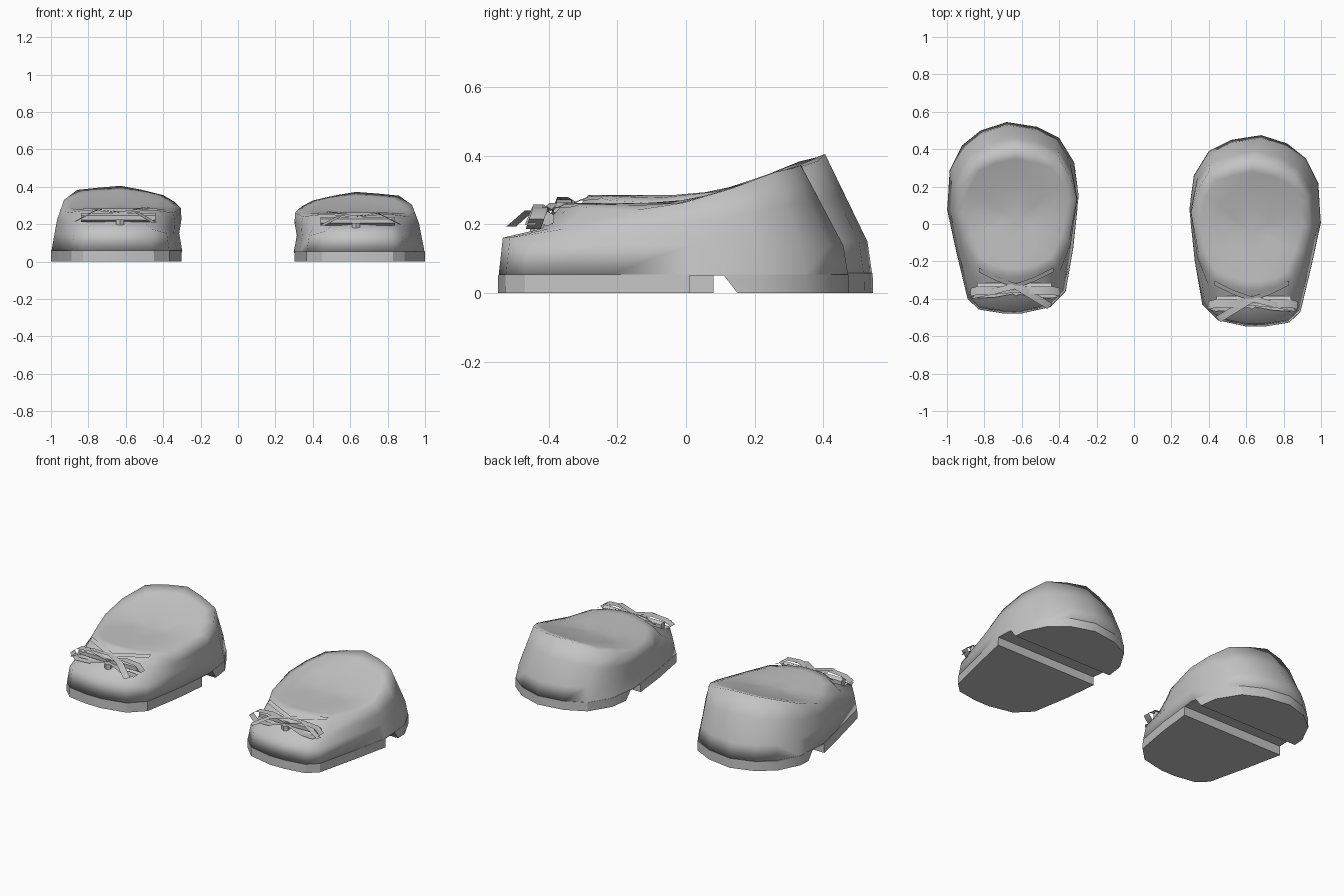
import bpy, bmesh, math
from mathutils import Vector

if "Cube" in bpy.data.objects:
    bpy.data.objects.remove(bpy.data.objects["Cube"])

grey = bpy.data.materials.new("plain grey")
grey.diffuse_color = (0.55, 0.55, 0.55, 1)
grey.use_nodes = True
grey.node_tree.nodes["Principled BSDF"].inputs["Base Color"].default_value = grey.diffuse_color

# sole outline, from the heel round the inner side to the toe
BASE = [(-.03, .545), (.13, .52), (.25, .46), (.33, .33), (.355, .15), (.325, -.13),
        (.285, -.36), (.20, -.445), (.05, -.478), (-.05, -.478), (-.18, -.457), (-.24, -.40),
        (-.30, -.15), (-.35, .08), (-.335, .29), (-.27, .42), (-.17, .50)]
# collar edge, matching the outline point by point
RIM = [(.02, .405, .405), (.13, .385, .385), (.25, .35, .355), (.31, .25, .32),
       (.345, .13, .285), (.305, -.09, .262), (.235, -.22, .27), (.13, -.265, .28),
       (.05, -.285, .285), (-.03, -.285, .285), (-.12, -.265, .28), (-.20, -.22, .27),
       (-.26, -.08, .262), (-.295, .06, .285), (-.28, .20, .33), (-.21, .33, .383), (-.10, .38, .395)]
SOLE_TOP = 0.058


def place(bm, name, side, closed=True, angle=40):
    """Move a part onto the left (-1) or right (1) shoe and finish it."""
    zs = 1.0 if side < 0 else 0.92
    for v in bm.verts:
        v.co = Vector((side * (0.65 - v.co.x), v.co.y - (0.07 if side > 0 else 0), v.co.z * zs))
    if closed:
        bmesh.ops.recalc_face_normals(bm, faces=bm.faces)
    me = bpy.data.meshes.new(name)
    bm.to_mesh(me)
    bm.free()
    me.materials.append(grey)
    me.polygons.foreach_set("use_smooth", [True] * len(me.polygons))
    me.set_sharp_from_angle(angle=math.radians(angle))
    ob = bpy.data.objects.new(name, me)
    bpy.context.collection.objects.link(ob)
    return ob


def loft(rings, top_centre=None):
    """Join rings into a skin, closed below and above."""
    bm = bmesh.new()
    vs = [[bm.verts.new(p) for p in r] for r in rings]
    n = len(vs[0])
    for a, b in zip(vs, vs[1:]):
        for i in range(n):
            j = (i + 1) % n
            bm.faces.new((a[i], a[j], b[j], b[i]))
    bm.faces.new(vs[0][::-1])
    if top_centre:
        c = bm.verts.new(top_centre)
        for i in range(n):
            bm.faces.new((vs[-1][i], vs[-1][(i + 1) % n], c))
    else:
        bm.faces.new(vs[-1])
    return bm


def ring(sx, sy, z):
    return [(x * sx, y * sy, z) for x, y in BASE]


def upper_mesh():
    foot = ring(.992, .995, SOLE_TOP)
    mid = [(x * .945, y * .97, .175 if y < -.4 else .15) for x, y in BASE]
    high = []
    for m, r in zip(mid, RIM):
        toe = r[1] < -.21
        t = .62 if toe else .55
        p = [a + (b - a) * t for a, b in zip(m, r)]
        if toe:
            p[2] = .203
        elif abs(p[0]) > .25:
            p[0] *= 1.02
        high.append(p)

    # top of the shoe: level at the front, rising to the heel
    def crown(s, blend):
        out = []
        for x, y, z in RIM:
            yy = .03 + (y - .03) * s
            h = .285 + max(0, yy - .05) * .29
            out.append((.02 + (x - .02) * s, yy, z + (h - z) * blend))
        return out
    return loft([foot, mid, high, RIM, crown(.85, .7), crown(.6, 1), crown(.3, 1)], (.02, .03, .288))


def ribbon(points, across):
    bm = bmesh.new()
    w = Vector(across)
    rows = [(bm.verts.new(Vector(p) - w), bm.verts.new(Vector(p) + w)) for p in points]
    for a, b in zip(rows, rows[1:]):
        bm.faces.new((a[0], a[1], b[1], b[0]))
    return bm


def rod(a, b, r):
    a, b = Vector(a), Vector(b)
    bm = bmesh.new()
    bmesh.ops.create_cone(bm, cap_ends=True, segments=6, radius1=r, radius2=r, depth=(b - a).length)
    q = (b - a).to_track_quat('Z', 'Y')
    for v in bm.verts:
        v.co = q @ v.co + (a + b) / 2
    return bm


LOOP = [(0, -.345, .24), (.11, -.355, .272), (.20, -.355, .265), (.24, -.365, .235),
        (.20, -.375, .203), (.11, -.37, .205), (0, -.35, .232)]

for side, tag in ((-1, "left"), (1, "right")):
    # sole with a notch in front of the heel
    sole = place(loft([ring(1, 1, 0), ring(.997, .998, SOLE_TOP)]), tag + "_sole", side, angle=30)
    notch = [(.08, -.05), (.22, -.05), (.22, 0), (.18, .056), (.08, .056)]
    cutter = place(loft([[(x, y, z) for y, z in notch] for x in (-.5, .5)]), tag + "_notch_cutter", side)
    cutter.hide_render = True
    mod = sole.modifiers.new("notch", 'BOOLEAN')
    mod.operation = 'DIFFERENCE'
    mod.solver = 'EXACT'
    mod.object = cutter
    bpy.context.view_layer.objects.active = sole
    bpy.ops.object.modifier_apply(modifier="notch")
    bpy.data.objects.remove(cutter)
    sole.data.set_sharp_from_angle(angle=math.radians(30))

    # shell and crown in one smooth skin
    place(upper_mesh(), tag + "_upper", side, angle=100)

    # lace bar, knot and bow
    place(rod((-.19, -.335, .235), (.21, -.335, .235), .024), tag + "_lace_bar", side)
    place(rod((.02, -.36, .15), (.02, -.36, .225), .025), tag + "_knot", side)
    for k, end in ((1, "inner"), (-1, "outer")):
        pts = [(.015 + k * x, y, z) for x, y, z in LOOP]
        place(ribbon(pts, (0, .022, 0)), f"{tag}_{end}_loop", side, False)
        throat = [(.02 + k * .20, -.245, .278), (.02 + k * .10, -.295, .275), (.02, -.33, .262)]
        place(ribbon(throat, (0, .012, .006)), f"{tag}_{end}_lace", side, False)
    place(ribbon([(.02, -.33, .262), (.11, -.385, .262), (.20, -.44, .21)], (.014, .014, 0)),
          tag + "_long_tail", side, False)
    place(ribbon([(.02, -.33, .262), (-.10, -.36, .28), (-.22, -.385, .215)], (-.005, .015, 0)),
          tag + "_short_tail", side, False)
